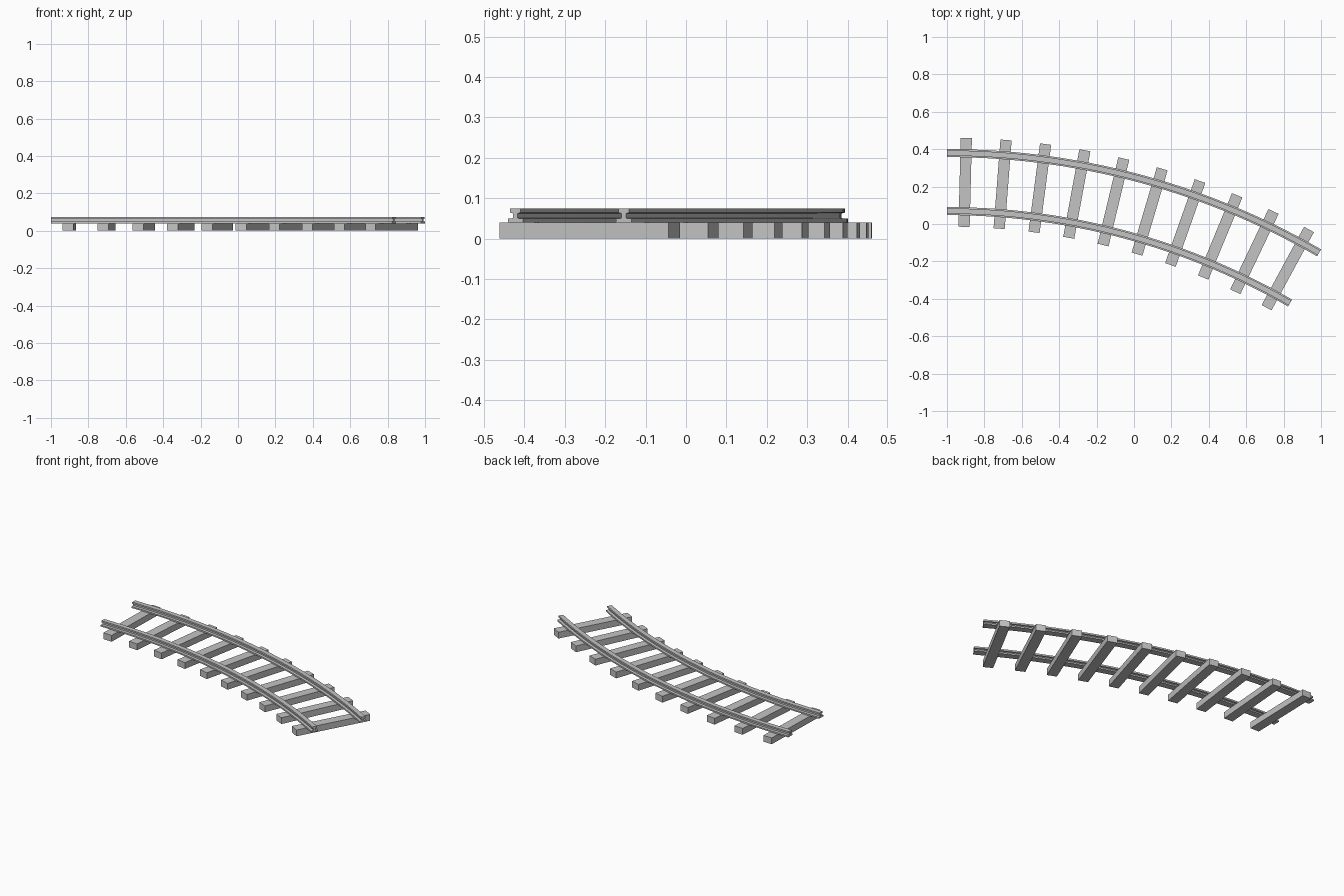
import bpy, bmesh, math

if "Cube" in bpy.data.objects:
    bpy.data.objects.remove(bpy.data.objects["Cube"])

CY = -3.6                      # arc centre is at (-1, CY)
SWEEP = math.radians(30)
SEGMENTS = 30

grey = bpy.data.materials.new("light grey")
grey.diffuse_color = (0.55, 0.55, 0.55, 1)
grey.use_nodes = True
grey.node_tree.nodes["Principled BSDF"].inputs["Base Color"].default_value = grey.diffuse_color


def polar(radius, angle, z):
    return (-1 + radius * math.sin(angle), CY + radius * math.cos(angle), z)


def finish(name, bm):
    bmesh.ops.recalc_face_normals(bm, faces=bm.faces)
    mesh = bpy.data.meshes.new(name)
    bm.to_mesh(mesh)
    bm.free()
    mesh.materials.append(grey)
    obj = bpy.data.objects.new(name, mesh)
    bpy.context.collection.objects.link(obj)
    return obj


# Rail cross-section: wide foot, thin web, narrower head
half = [(0.0215, 0.04), (0.0215, 0.049), (0.006, 0.0505),
        (0.006, 0.062), (0.0145, 0.064), (0.0145, 0.074)]
profile = half + [(-r, z) for r, z in reversed(half)]


def rail(name, radius):
    bm = bmesh.new()
    rings = [[bm.verts.new(polar(radius + r, SWEEP * i / SEGMENTS, z)) for r, z in profile]
             for i in range(SEGMENTS + 1)]
    n = len(profile)
    for a, b in zip(rings, rings[1:]):
        for k in range(n):
            bm.faces.new((a[k], a[(k + 1) % n], b[(k + 1) % n], b[k]))
    bm.faces.new(rings[0])
    bm.faces.new(rings[-1])
    obj = finish(name, bm)
    bpy.context.view_layer.objects.active = obj
    obj.select_set(True)
    bpy.ops.object.shade_smooth_by_angle(angle=math.radians(30))
    obj.select_set(False)


rail("outer_rail", 3.979)
rail("inner_rail", 3.669)

# Sleepers: ten radial beams under the rails
R_IN, R_OUT, WIDTH, HEIGHT = 3.586, 4.0615, 0.06, 0.04
for i in range(10):
    angle = math.radians(1.46 + 3 * i)
    bm = bmesh.new()
    bmesh.ops.create_cube(bm, size=1)
    bmesh.ops.scale(bm, vec=(WIDTH, R_OUT - R_IN, HEIGHT), verts=bm.verts)
    obj = finish(f"sleeper_{i + 1}", bm)
    obj.location = polar((R_IN + R_OUT) / 2, angle, HEIGHT / 2)
    obj.rotation_euler.z = -angle
